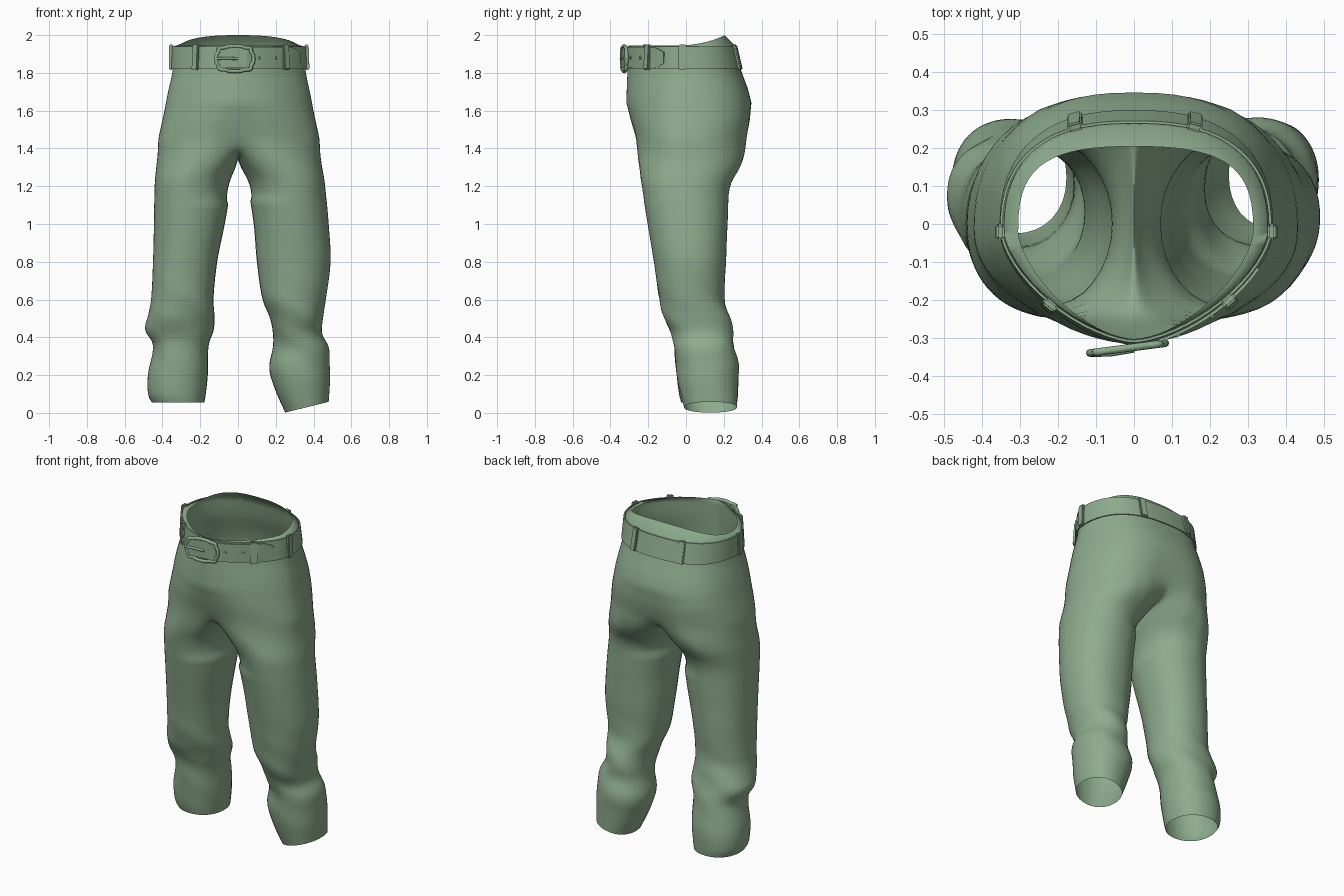
import bpy, bmesh, math
from math import sin, cos, pi, radians
from mathutils import Vector, Matrix

if "Cube" in bpy.data.objects:
    bpy.data.objects.remove(bpy.data.objects["Cube"])

cloth = bpy.data.materials.new("sage_green")
cloth.diffuse_color = (0.27, 0.41, 0.27, 1)
cloth.use_nodes = True
cloth.node_tree.nodes["Principled BSDF"].inputs["Base Color"].default_value = cloth.diffuse_color


def interp(table, z):
    """Smooth lookup of a table whose rows start with a descending height."""
    n = len(table)
    k = 0
    while k < n - 2 and z < table[k + 1][0]:
        k += 1
    a, b = table[k], table[k + 1]
    p, q = table[max(k - 1, 0)], table[min(k + 2, n - 1)]
    h = b[0] - a[0]
    u = min(max((z - a[0]) / h, 0), 1)
    out = []
    for i in range(1, len(a)):
        m0 = (b[i] - p[i]) / (b[0] - p[0]) * h
        m1 = (q[i] - a[i]) / (q[0] - a[0]) * h
        out.append((2*u**3 - 3*u**2 + 1) * a[i] + (u**3 - 2*u**2 + u) * m0
                   + (3*u**2 - 2*u**3) * b[i] + (u**3 - u**2) * m1)
    return out


def finish(name, bm, angle=50):
    bmesh.ops.recalc_face_normals(bm, faces=bm.faces)
    me = bpy.data.meshes.new(name)
    bm.to_mesh(me)
    bm.free()
    ob = bpy.data.objects.new(name, me)
    bpy.context.collection.objects.link(ob)
    me.materials.append(cloth)
    bpy.ops.object.select_all(action='DESELECT')
    ob.select_set(True)
    bpy.context.view_layer.objects.active = ob
    bpy.ops.object.shade_smooth_by_angle(angle=radians(angle))
    return ob


def bridge(bm, a, b):
    n = len(a)
    for i in range(n):
        bm.faces.new((a[i], a[(i + 1) % n], b[(i + 1) % n], b[i]))


def spow(v, e):
    return math.copysign(abs(v) ** e, v)


# height, left x, right x, front y, back y, front roundness, back roundness
TORSO = [(1.94, -.343, .353, -.303, .262, 1.55, 2.5),
         (1.82, -.345, .357, -.309, .290, 1.6, 2.5),
         (1.70, -.370, .380, -.314, .332, 1.75, 2.5),
         (1.57, -.397, .407, -.314, .356, 1.85, 2.5),
         (1.45, -.424, .434, -.285, .342, 2.0, 2.4)]
# height, outer x, inner x, front y, back y
LEFT = [(1.45, -.425, .0, -.265, .335), (1.35, -.435, -.005, -.256, .302),
        (1.2, -.442, -.035, -.235, .235), (1.0, -.445, -.07, -.203, .218),
        (.8, -.45, -.11, -.17, .21), (.6, -.46, -.13, -.14, .20),
        (.52, -.475, -.125, -.12, .215), (.44, -.492, -.128, -.085, .235),
        (.36, -.45, -.155, -.065, .25), (.2, -.477, -.16, -.05, .275),
        (.09, -.475, -.172, -.035, .275), (.055, -.455, -.178, -.025, .27)]
RIGHT = [(1.45, .435, .0, -.265, .335), (1.35, .447, .008, -.256, .302),
         (1.2, .462, .05, -.235, .235), (1.0, .48, .083, -.203, .22),
         (.8, .49, .10, -.17, .212), (.6, .465, .13, -.14, .205),
         (.5, .45, .17, -.115, .235), (.42, .445, .185, -.08, .25),
         (.35, .48, .185, -.06, .255), (.25, .485, .165, -.055, .28),
         (.15, .487, .195, -.04, .275), (.03, .48, .25, -.01, .27)]
N, CY, SPLIT = 64, -.02, 1.45


def torso_point(t, z, off=0):
    xl, xr, yf, yb, pf, pb = interp(TORSO, z)
    c, s = cos(t), sin(t)
    e = 2 / (pf if s < 0 else pb)
    x = (xr + off if c > 0 else -xl + off) * spow(c, e)
    y = CY + (yb + off - CY if s > 0 else CY - yf + off) * spow(s, e)
    # centre seam hollow, deepening towards the crotch
    g = max(0, min(1, (1.62 - z) / .17)) ** 1.5 * math.exp(-(x / .08) ** 2)
    return Vector((x, y * (1 - .14 * g), z))


# ---- trousers: hip section, then two legs joined at a crotch curve
bm = bmesh.new()
angles = [-pi / 2 + 2 * pi * i / N for i in range(N)]
rim = []
for t in angles:
    p = torso_point(t, 1.94)
    b = max(0, sin(t))
    p.x *= .89
    p.y = p.y * (1 - .22 * b) if p.y > 0 else p.y * 1.01
    p.z = 1.945 + .055 * b ** 1.2
    rim.append(bm.verts.new(p))
ring = rim
for k in range(19):
    z = 1.94 + (SPLIT - 1.94) * k / 18
    new = [bm.verts.new(torso_point(t, z)) for t in angles]
    bridge(bm, ring, new)
    ring = new

H, M = N // 2, 16
inner = [pi / 2 + pi * j / M for j in range(1, M)]
yF, yB = ring[0].co.y, ring[H].co.y
DIP = .085


def crotch(t):
    return Vector((0, (yF + yB) / 2 + (yB - yF) / 2 * sin(t), SPLIT - DIP * abs(cos(t)) ** .8))


mid = [bm.verts.new(crotch(t)) for t in inner]
leg_angles = [-pi / 2 + pi * i / H for i in range(H + 1)] + inner
for table, d in ((LEFT, -1), (RIGHT, 1)):
    start = [ring[(d * i) % N] for i in range(H + 1)] + mid
    base = [v.co.copy() for v in start]
    prev, zend = start, table[-1][0]
    for k in range(1, 61):
        z = SPLIT + (zend - SPLIT) * k / 60
        xo, xi, yf, yb = interp(table, z)
        xc, yc, rx, ry = (xo + xi) / 2, (yf + yb) / 2, abs(xo - xi) / 2, (yb - yf) / 2
        s = min(1, (SPLIT - z) / .24)
        s = s * s * (3 - 2 * s)
        fold = .022 * math.exp(-((z - .45) / .2) ** 2)
        tilt = .27 * max(0, 1 - z / .35) if d > 0 else 0
        new = []
        for t, b in zip(leg_angles, base):
            w = 1 + fold * sin(34 * z + 3 * t * d) * abs(sin(t))
            e = Vector((xc + d * rx * w * spow(cos(t), .92), yc + ry * w * spow(sin(t), .92), 0))
            p = b.lerp(e, s)
            dip = DIP * abs(cos(t)) ** .8 if cos(t) < -1e-6 else 0
            p.z = z - dip * (1 - s) + tilt * (p.x - xc)
            new.append(bm.verts.new(p))
        bridge(bm, prev, new)
        prev = new
# relax the cloth around the crotch, more strongly near the centre
for steps, width in ((3, 1), (8, .24), (10, .13)):
    soft = [v for v in bm.verts if 1.12 < v.co.z < 1.62 and abs(v.co.x) < width]
    for _ in range(steps):
        bmesh.ops.smooth_vert(bm, verts=soft, factor=.5,
                              use_axis_x=True, use_axis_y=True, use_axis_z=True)
finish("trousers", bm, 80)


# ---- belt: thin closed band around the waist
def band(name, points, closed, thick):
    """points: list of (bottom, top, outward) triples swept into a solid strip."""
    bm = bmesh.new()
    rows = []
    for lo, hi, n in points:
        rows.append([bm.verts.new(v) for v in (lo, hi, hi + n * thick, lo + n * thick)])
    for a, b in zip(rows, rows[1:] + rows[:1] if closed else rows[1:]):
        bridge(bm, a, b)
    if not closed:
        bm.faces.new(rows[0])
        bm.faces.new(rows[-1])
    return finish(name, bm, 40)


def outward(t, z=1.88):
    d = torso_point(t + .03, z) - torso_point(t - .03, z)
    return Vector((d.y, -d.x, 0)).normalized()


band("belt", [(torso_point(t, 1.82, .003), torso_point(t, 1.94, .003), outward(t))
              for t in angles], True, .007)


def angle_at(x):
    """Front angle of the waist at a given x."""
    lo, hi = -pi, 0
    for _ in range(40):
        m = (lo + hi) / 2
        lo, hi = (m, hi) if torso_point(m, 1.88).x < x else (lo, m)
    return lo


# ---- overlapping belt strap with a pointed tip
pts = []
for i in range(25):
    x = -.11 + .425 * i / 24
    t = angle_at(x)
    h = .054 * min(1, max(.15, (.33 - x) / .05) ** .5)
    n = outward(t)
    p = torso_point(t, 1.88, .010)
    if x < .05:                      # the strap lies straight through the buckle
        p.y, n = -.322 + .13 * x, Vector((.13, -1, 0)).normalized()
    pts.append((p + Vector((0, 0, -h)), p + Vector((0, 0, h)), n))
band("belt_strap", pts, False, .008)

# ---- belt loops: rounded tabs that follow the slope of the waist
for i, (t, off) in enumerate(((0, .01), (pi, .01), (angle_at(-.215), .012), (angle_at(.24), .018),
                              (radians(69), .01), (radians(111), .01))):
    c = (torso_point(t, 1.94, off) + torso_point(t, 1.82, off)) / 2
    c.z += .003
    lean = (torso_point(t, 1.94) - torso_point(t, 1.82)).normalized()
    flat = outward(t)
    side = Vector((-flat.y, flat.x, 0))
    n = side.cross(lean)
    bm = bmesh.new()
    bmesh.ops.create_cube(bm, size=1)
    m = Matrix((side * .04, n * .022, lean * .134)).transposed().to_4x4()
    m.translation = c
    bmesh.ops.transform(bm, matrix=m, verts=bm.verts)
    bmesh.ops.bevel(bm, geom=bm.edges[:], offset=.005, segments=2, affect='EDGES')
    finish("belt_loop_%d" % i, bm, 40)


# ---- buckle: scalloped frame, prong and small eyelets
def tube(name, pts, r, closed):
    cu = bpy.data.curves.new(name, 'CURVE')
    cu.dimensions = '3D'
    cu.bevel_depth, cu.bevel_resolution, cu.use_fill_caps = r, 2, True
    sp = cu.splines.new('POLY')
    sp.points.add(len(pts) - 1)
    for q, p in zip(sp.points, pts):
        q.co = (*p, 1)
    sp.use_cyclic_u = closed
    ob = bpy.data.objects.new(name, cu)
    bpy.context.collection.objects.link(ob)
    cu.materials.append(cloth)


frame = []
for i in range(48):
    t = 2 * pi * i / 48
    w = 1 + .05 * cos(8 * t)
    x = -.017 + .095 * w * spow(cos(t), .55)
    frame.append((x, -.325 + .13 * x, 1.875 + .064 * w * spow(sin(t), .55)))
tube("buckle_frame", frame, .010, True)
tube("buckle_prong", [(-.115, -.344, 1.875), (-.06, -.342, 1.878), (.0, -.332, 1.875)], .007, False)

for i, x in enumerate((.11, .195)):
    t = angle_at(x)
    n = outward(t)
    bm = bmesh.new()
    bmesh.ops.create_cone(bm, cap_ends=True, segments=12, radius1=.009, radius2=.007, depth=.006)
    m = n.to_track_quat('Z', 'Y').to_matrix().to_4x4()
    m.translation = torso_point(t, 1.88, .010) + n * .010
    bmesh.ops.transform(bm, matrix=m, verts=bm.verts)
    finish("eyelet_%d" % i, bm, 40)
